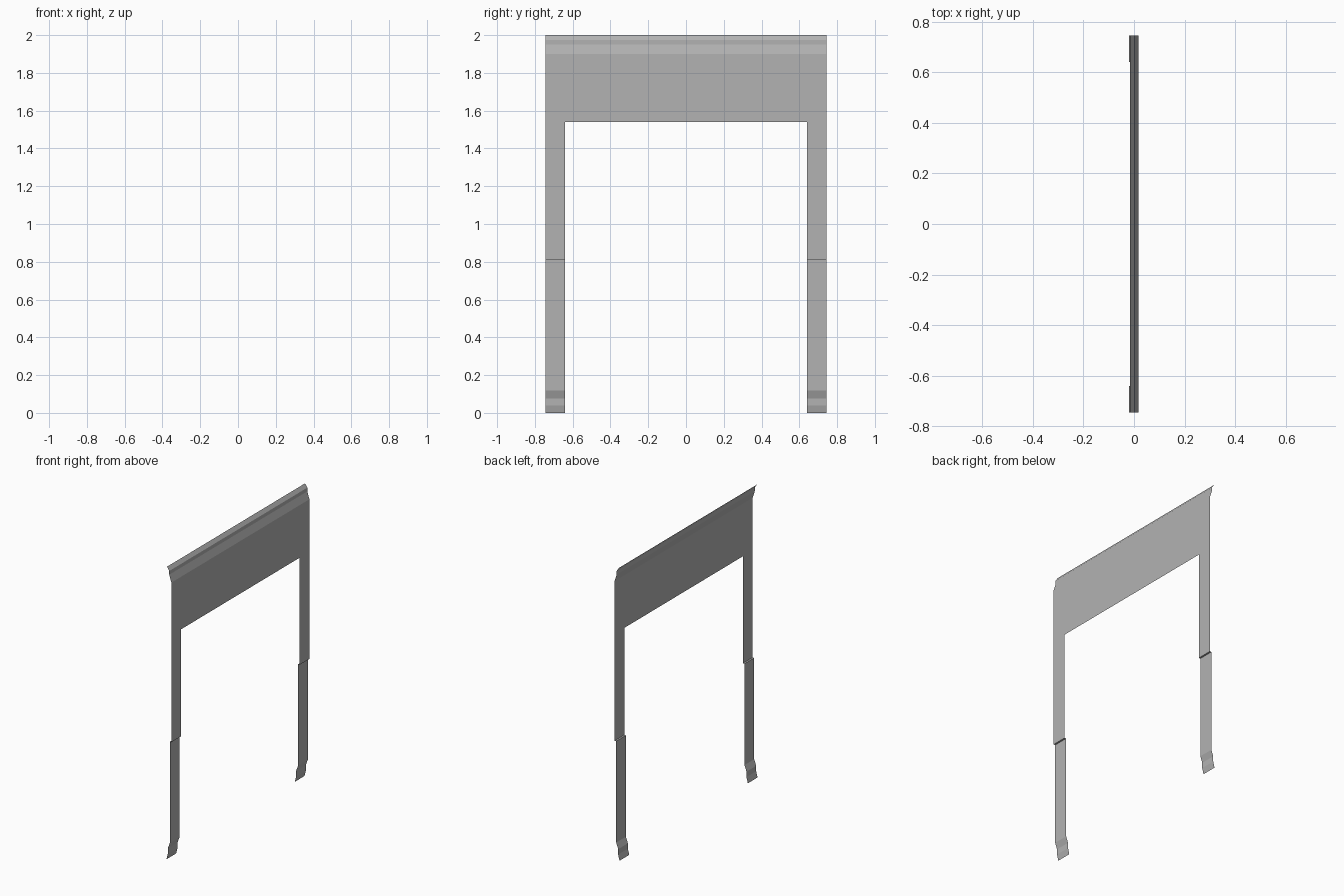
import bpy
import bmesh

if "Cube" in bpy.data.objects:
    bpy.data.objects.remove(bpy.data.objects["Cube"])

HALF_W = 0.745      # outer half width
INNER = 0.64        # half width of the opening
OPEN_Z = 1.541      # top of the opening

# moulding section (x, z) from the crown down to the opening
header_profile = [(-0.015, 2.0), (0.002, 1.975), (0.002, 1.95),
                  (0.018, 1.90), (0.018, OPEN_Z)]

# leg section: flat, small step, lower flat, flared foot
leg_profile = [(0.018, OPEN_Z), (0.018, 0.81), (0.006, 0.81),
               (0.006, 0.118), (-0.009, 0.077), (-0.009, 0.04),
               (-0.019, 0.0)]

# dark grey paint
grey = bpy.data.materials.new("dark_grey")
grey.diffuse_color = (0.446, 0.446, 0.446, 1.0)
grey.use_nodes = True
grey.node_tree.nodes["Principled BSDF"].inputs["Base Color"].default_value = grey.diffuse_color


def sheet(name, profile, y0, y1):
    """Open sheet: sweep an x-z profile along y, facing +x."""
    bm = bmesh.new()
    rows = [[bm.verts.new((x, y, z)) for y in (y0, y1)] for x, z in profile]
    for a, b in zip(rows, rows[1:]):
        bm.faces.new((b[0], b[1], a[1], a[0]))
    mesh = bpy.data.meshes.new(name)
    bm.to_mesh(mesh)
    bm.free()
    mesh.materials.append(grey)
    obj = bpy.data.objects.new(name, mesh)
    bpy.context.collection.objects.link(obj)
    return obj


# wide header panel with moulded crown
sheet("header_panel", header_profile, -HALF_W, HALF_W)

# side legs, mirrored across y
legs = sheet("side_legs", leg_profile, INNER, HALF_W)
mirror = legs.modifiers.new("mirror", 'MIRROR')
mirror.use_axis = (False, True, False)
mirror.use_mirror_merge = False
